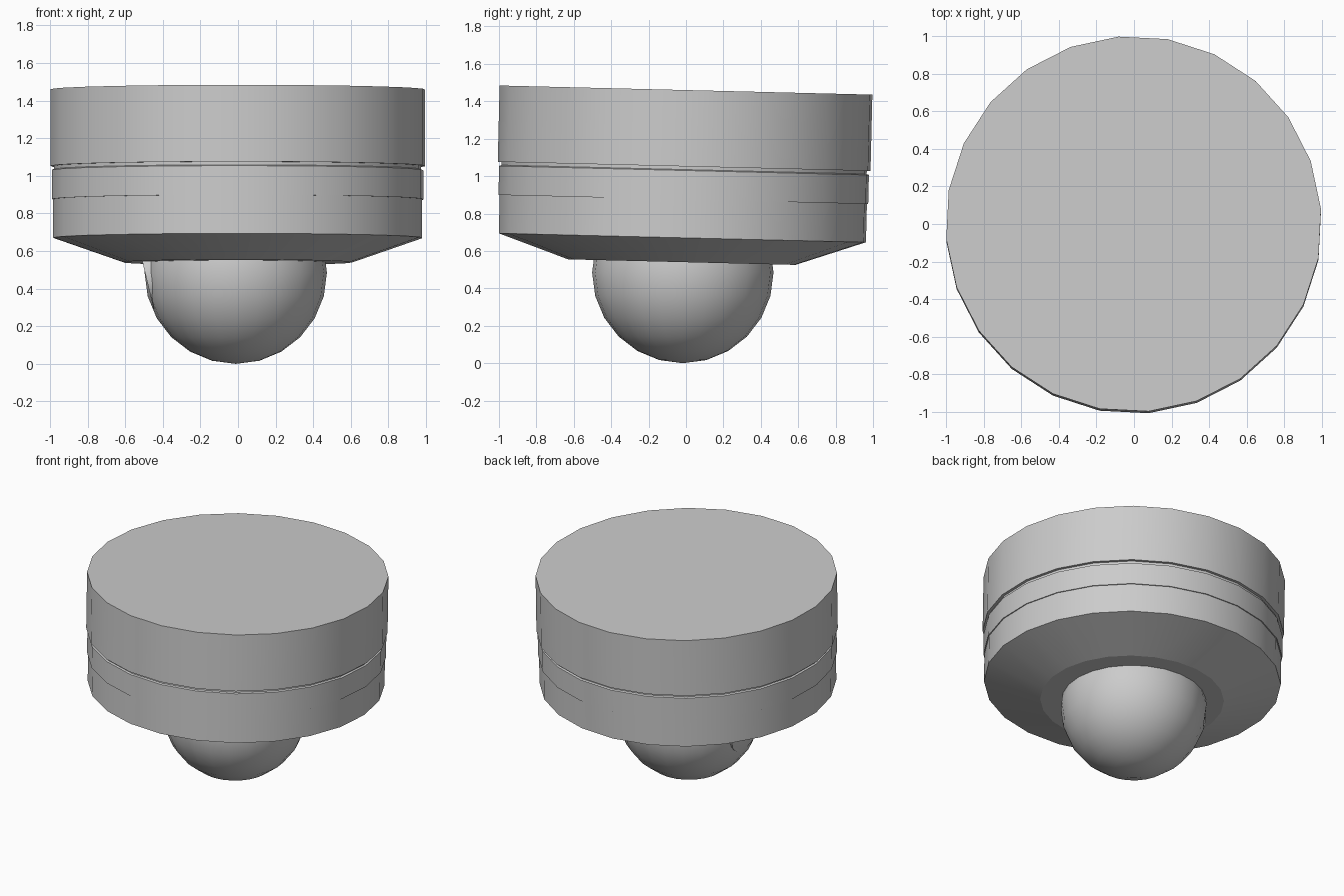
import bpy, bmesh, math
from mathutils import Matrix, Vector

if "Cube" in bpy.data.objects:
    bpy.data.objects.remove(bpy.data.objects["Cube"])

SIDES = 24
TILT = (Matrix.Translation((0, 0, 1.46)) @ Matrix.Rotation(math.radians(-1.4), 4, 'X')
        @ Matrix.Translation((-0.002, 0, -1.46)))


def finish(bm, name, angle=30):
    bmesh.ops.recalc_face_normals(bm, faces=bm.faces)
    mesh = bpy.data.meshes.new(name)
    bm.to_mesh(mesh)
    bm.free()
    obj = bpy.data.objects.new(name, mesh)
    bpy.context.collection.objects.link(obj)
    bpy.ops.object.select_all(action='DESELECT')
    obj.select_set(True)
    bpy.context.view_layer.objects.active = obj
    bpy.ops.object.shade_smooth_by_angle(angle=math.radians(angle))
    return obj


def turned(name, profile, matrix, sides=SIDES, start=4.6, angle=18):
    """Closed round solid from (radius, height) pairs."""
    bm = bmesh.new()
    rings = []
    for r, z in profile:
        ring = []
        for i in range(sides):
            a = math.radians(start) + math.tau * i / sides
            ring.append(bm.verts.new(matrix @ Vector((r * math.cos(a), r * math.sin(a), z))))
        rings.append(ring)
    for a, b in zip(rings, rings[1:]):
        for i in range(sides):
            j = (i + 1) % sides
            bm.faces.new((a[i], a[j], b[j], b[i]))
    bm.faces.new(rings[0])
    bm.faces.new(rings[-1])
    return finish(bm, name, angle)


# Housing: bevelled underside, lower wall, raised band, groove, upper drum
turned("housing", [(0.61, 0.54), (0.985, 0.67), (0.985, 0.875), (0.992, 0.875),
                   (0.992, 1.03), (0.98, 1.035), (0.98, 1.052), (1.0, 1.052), (1.0, 1.46)], TILT)

# Ball hanging from the underside
centre = Vector((-0.012, -0.017, 0.485))
bm = bmesh.new()
bmesh.ops.create_uvsphere(bm, u_segments=24, v_segments=12, radius=0.485,
                          matrix=Matrix.Translation(centre))
finish(bm, "ball", 40)

# Shallow lens plate on the left of the ball
aim = Vector((-0.97, 0, -0.23)).normalized()
seat = Matrix.Translation(centre + Vector((0, 0, 0.08))) @ aim.to_track_quat('Z', 'Y').to_matrix().to_4x4()
turned("lens_plate", [(0.17, 0.38), (0.17, 0.488)], seat)
